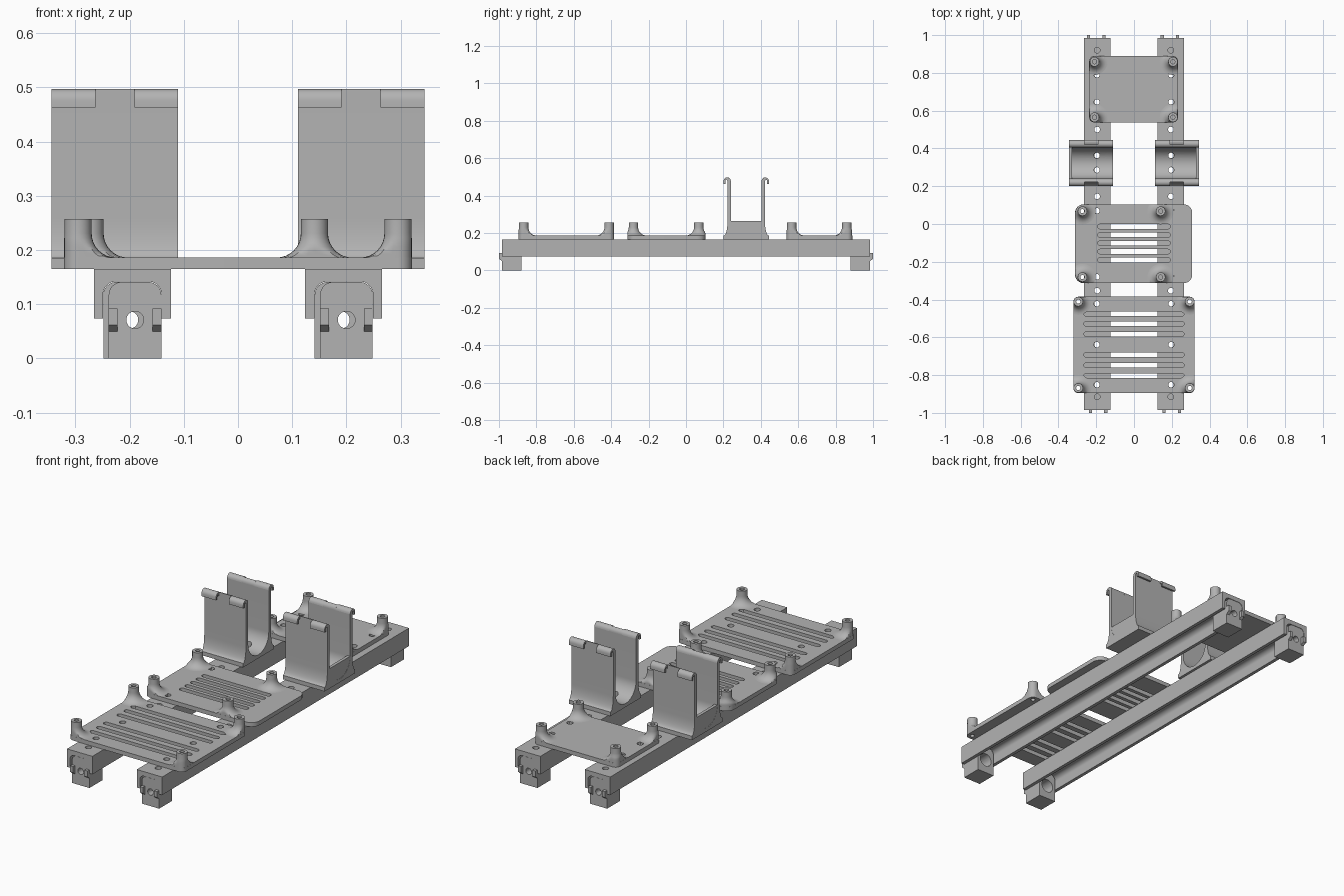
import bpy, bmesh
from math import sin, cos, pi, hypot

if "Cube" in bpy.data.objects:
    bpy.data.objects.remove(bpy.data.objects["Cube"])

grey = bpy.data.materials.new("plain grey")
grey.use_nodes = True
COLOUR = (0.45, 0.45, 0.45, 1)
grey.diffuse_color = COLOUR
grey.node_tree.nodes["Principled BSDF"].inputs["Base Color"].default_value = COLOUR


def place(axis, p, d):
    """Put profile point p at depth d along the given axis."""
    return {"x": (d, p[0], p[1]), "y": (p[0], d, p[1]), "z": (p[0], p[1], d)}[axis]


def add_prism(bm, pts, axis, a, b):
    lo = [bm.verts.new(place(axis, p, a)) for p in pts]
    hi = [bm.verts.new(place(axis, p, b)) for p in pts]
    bm.faces.new(lo)
    bm.faces.new(hi)
    for i in range(len(pts)):
        j = (i + 1) % len(pts)
        bm.faces.new((lo[i], lo[j], hi[j], hi[i]))


def finish(name, bm):
    bmesh.ops.recalc_face_normals(bm, faces=bm.faces)
    mesh = bpy.data.meshes.new(name)
    bm.to_mesh(mesh)
    bm.free()
    ob = bpy.data.objects.new(name, mesh)
    mesh.materials.append(grey)
    bpy.context.collection.objects.link(ob)
    return ob


def prisms(name, parts):
    bm = bmesh.new()
    for part in parts:
        add_prism(bm, *part)
    return finish(name, bm)


def activate(ob):
    bpy.ops.object.select_all(action="DESELECT")
    ob.select_set(True)
    bpy.context.view_layer.objects.active = ob


def cut(ob, parts):
    cutter = prisms("cutter", parts)
    cutter.hide_render = True
    mod = ob.modifiers.new("cut", "BOOLEAN")
    mod.operation, mod.solver, mod.object = "DIFFERENCE", "EXACT", cutter
    activate(ob)
    bpy.ops.object.modifier_apply(modifier=mod.name)
    bpy.data.objects.remove(cutter)


def smooth(ob):
    activate(ob)
    bpy.ops.object.shade_smooth_by_angle(angle=0.6)


def arc(cx, cy, rx, ry, a, b, n=10):
    return [(cx + rx * cos(a + (b - a) * i / n), cy + ry * sin(a + (b - a) * i / n))
            for i in range(n + 1)]


def circle(x, y, r):
    return arc(x, y, r, r, 0, 2 * pi, 24)[:-1]


def capsule(x, y, half, r):
    return (arc(x + half - r, y, r, r, -pi / 2, pi / 2)
            + arc(x - half + r, y, r, r, pi / 2, 3 * pi / 2))


def rounded_rect(x0, x1, y0, y1, r):
    return (arc(x1 - r, y1 - r, r, r, 0, pi / 2) + arc(x0 + r, y1 - r, r, r, pi / 2, pi)
            + arc(x0 + r, y0 + r, r, r, pi, 1.5 * pi)
            + arc(x1 - r, y0 + r, r, r, 1.5 * pi, 2 * pi))


def arch(x, half, bottom, top, r):
    return ([(x - half, bottom), (x + half, bottom)]
            + arc(x + half - r, top - r, r, r, 0, pi / 2)
            + arc(x - half + r, top - r, r, r, pi / 2, pi))


RAIL_X = 0.195
SCREW_R = 0.015
DECK, PLATE_TOP, POST_TOP = 0.165, 0.186, 0.257
RAIL_HOLES = (0.92, 0.79, 0.645, 0.5, 0.363, 0.286, 0.146, 0.07,
              -0.28, -0.353, -0.422, -0.639, -0.851, -0.915)


def screws(x, ys):
    return [(circle(x, y, SCREW_R), "z", 0.1, 0.24) for y in ys]


# Channel rails, open underneath
for side, word in ((1, "left"), (-1, "right")):
    cx = side * RAIL_X
    h = 0.071
    cavity = arch(cx, 0.054, 0.074, 0.142, 0.024)
    profile = ([(cx - h, 0.074), (cx - h, DECK), (cx + h, DECK), (cx + h, 0.074)]
               + cavity[1:] + cavity[:1])
    rail = prisms(word + "_rail", [(profile, "y", -0.985, 0.985)])
    cut(rail, screws(cx, RAIL_HOLES))
    smooth(rail)

    # Feet plugged into both rail ends, each with two snap tabs
    for end, label in ((-1, "front"), (1, "back")):
        fx = cx - end * 0.005
        foot = prisms(f"{label}_{word}_foot",
                      [(arch(fx, 0.0485, 0, 0.141, 0.024), "y", end * 0.88, end * 0.984)])
        cut(foot, [(circle(fx, 0.071, 0.034), "y", end * 0.85, end * 0.95)])
        cut(foot, [(circle(fx, 0.071, 0.016), "y", end * 0.94, end * 1.05)])
        smooth(foot)
        tab = [(end * y, z) for y, z in
               ((0.975, 0.092), (1, 0.092), (1, 0.062), (0.984, 0.05), (0.975, 0.05))]
        prisms(f"{label}_{word}_snap_tabs",
               [(tab, "x", fx + s * 0.032, fx + s * 0.0485) for s in (-1, 1)])


# Mounting plates with flared posts in the corners
def post(name, px, py, rect, r):
    x0, x1, y0, y1 = rect
    fillet = 0.045
    bore = 0.011
    profile = ([(bore, 0.175), (bore, POST_TOP), (0.025, POST_TOP)]
               + arc(0.025 + fillet, PLATE_TOP + fillet, fillet, fillet, pi, 1.5 * pi, 8)
               + [(0.025 + fillet, 0.175)])
    bm = bmesh.new()
    rings = []
    for rad, z in profile:
        ring = []
        for x, y in circle(px, py, rad):
            # keep the flare inside the plate outline
            qx = min(max(x, x0 + r), x1 - r)
            qy = min(max(y, y0 + r), y1 - r)
            d = hypot(x - qx, y - qy)
            k = min(1, (r - 0.0005) / d) if d else 1
            ring.append(bm.verts.new((qx + (x - qx) * k, qy + (y - qy) * k, z)))
        rings.append(ring)
    for a, b in zip(rings, rings[1:] + rings[:1]):
        for i in range(len(a)):
            j = (i + 1) % len(a)
            bm.faces.new((a[i], a[j], b[j], b[i]))
    smooth(finish(name, bm))


def plate(name, rect, r, post_xs, post_ys, hole_ys, slot_ys=(), slot_half=0.1):
    ob = prisms(name, [(rounded_rect(*rect, r), "z", DECK, PLATE_TOP)])
    cuts = [c for s in (-1, 1) for c in screws(s * 0.197, hole_ys)]
    cuts += [(capsule(0, y, slot_half, 0.0125), "z", 0.1, 0.24) for y in slot_ys]
    cut(ob, cuts)
    cut(ob, [(circle(x, y, 0.011), "z", 0.1, 0.24) for x in post_xs for y in post_ys])
    smooth(ob)
    for i, x in enumerate(post_xs):
        for j, y in enumerate(post_ys):
            post(f"{name}_post_{2 * i + j + 1}", x, y, rect, r)


plate("front_plate", (-0.321, 0.321, -0.895, -0.385), 0.026, (-0.295, 0.295),
      (-0.868, -0.411), (-0.422, -0.639, -0.851),
      (-0.475, -0.528, -0.583, -0.692, -0.748, -0.803), 0.265)
plate("middle_plate", (-0.312, 0.308, -0.313, 0.104), 0.045, (-0.273, 0.141),
      (-0.281, 0.068), (0.07, -0.28), [-0.013 - 0.0443 * i for i in range(5)], 0.192)
plate("back_plate", (-0.237, 0.232, 0.538, 0.889), 0.026, (-0.209, 0.206),
      (0.565, 0.859), (0.645, 0.79))

# Cradles: round trough, two thin walls, hooked lips
CY = 0.322
INNER, OUTER, REACH = 0.082, 0.1, 0.122
LIP_Z, FLOOR = 0.476, 0.265
half = ([(REACH, DECK)] + arc(REACH, 0.26, REACH - OUTER, 0.075, 1.5 * pi, pi)
        + [(OUTER, LIP_Z), (INNER, LIP_Z)] + arc(0, FLOOR, INNER, INNER, 0, -pi / 2, 14))
body = [(CY + u, z) for u, z in half] + [(CY - u, z) for u, z in half[-2::-1]]
mid = (INNER + REACH) / 2
hook = (arc(mid, LIP_Z, 0.02, 0.021, pi, 0) + [(REACH, 0.463), (0.112, 0.463)]
        + arc(0.106, LIP_Z, 0.006, 0.009, 0, pi, 6))
bridge = [(OUTER, LIP_Z)] + arc(OUTER, LIP_Z, OUTER - INNER, 0.021, pi / 2, pi)

for side, word in ((1, "left"), (-1, "right")):
    x_in, x_out = side * 0.111, side * 0.344
    cradle = prisms(word + "_cradle", [(body, "x", x_in, x_out)])
    cut(cradle, screws(side * 0.197, (0.286, 0.363)))
    smooth(cradle)
    # closed outer end of the trough
    prisms(word + "_cradle_end_stop",
           [([(CY + s * u, z) for s, u, z in
              ((-1, 0.085, FLOOR), (1, 0.085, FLOOR), (1, 0.085, 0.175), (-1, 0.085, 0.175))],
             "x", side * 0.328, side * 0.3435)])
    lips = []
    for s in (-1, 1):
        hooked = [(CY + s * u, z) for u, z in hook]
        plain = [(CY + s * u, z) for u, z in bridge]
        lips += [(hooked, "x", x_in, side * 0.191), (hooked, "x", side * 0.263, x_out),
                 (plain, "x", side * 0.191, side * 0.263)]
    smooth(prisms(word + "_cradle_lips", lips))
